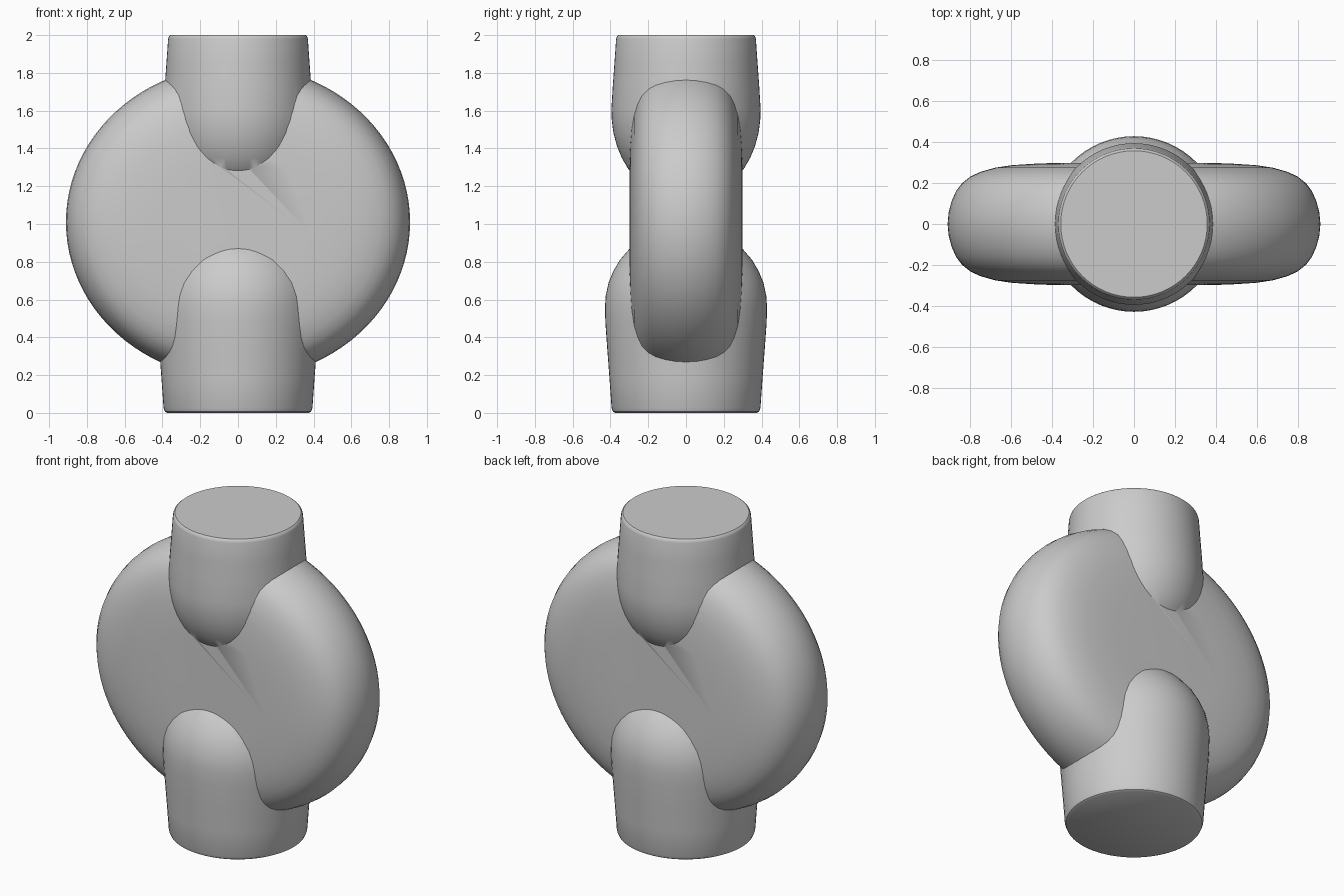
import bpy, math
from mathutils import Matrix

if "Cube" in bpy.data.objects:
    bpy.data.objects.remove(bpy.data.objects["Cube"])

grey = bpy.data.materials.new("light grey")
grey.diffuse_color = (0.6, 0.6, 0.6, 1)
grey.use_nodes = True
grey.node_tree.nodes["Principled BSDF"].inputs["Base Color"].default_value = grey.diffuse_color


def lathe(name, profile, steps=64):
    """Spin (radius, height) points, listed bottom to top, about the z axis."""
    verts = [(r * math.cos(t), r * math.sin(t), h) for r, h in profile
             for t in (2 * math.pi * i / steps for i in range(steps))]
    faces = [tuple(reversed(range(steps)))]
    for k in range(len(profile) - 1):
        for i in range(steps):
            j = (i + 1) % steps
            faces.append((k * steps + i, k * steps + j,
                          (k + 1) * steps + j, (k + 1) * steps + i))
    top = (len(profile) - 1) * steps
    faces.append(tuple(range(top, top + steps)))
    mesh = bpy.data.meshes.new(name)
    mesh.from_pydata(verts, [], faces)
    mesh.materials.append(grey)
    ob = bpy.data.objects.new(name, mesh)
    bpy.context.collection.objects.link(ob)
    return ob


# Thick rounded disc, turned to face front and slightly squashed in height
half = [(0.40, 0.298), (0.50, 0.294), (0.60, 0.287), (0.68, 0.275), (0.75, 0.255),
        (0.80, 0.232), (0.84, 0.200), (0.87, 0.160), (0.892, 0.110), (0.906, 0.055)]
body = lathe("disc_body", [(r, -h) for r, h in half] + [(0.911, 0)] + half[::-1], 96)
body.data.transform(Matrix.Translation((0, 0, 1.01))
                    @ Matrix.Diagonal((1, 1, 0.912, 1))
                    @ Matrix.Rotation(math.pi / 2, 4, 'X'))

# Round neck at the top, domed where it sinks into the disc
neck = lathe("top_neck", [(0.10, 1.17), (0.20, 1.205), (0.26, 1.245), (0.305, 1.29),
                          (0.34, 1.35), (0.365, 1.41), (0.384, 1.48), (0.393, 1.55),
                          (0.395, 1.61), (0.387, 1.74), (0.379, 1.85), (0.370, 1.98),
                          (0.366, 1.993), (0.358, 2.0)])

# Wider round foot, domed the other way
foot = lathe("bottom_foot", [(0.375, 0), (0.387, 0.007), (0.394, 0.025), (0.405, 0.18),
                             (0.417, 0.34), (0.427, 0.48), (0.429, 0.56), (0.425, 0.62),
                             (0.410, 0.69), (0.385, 0.75), (0.35, 0.81), (0.30, 0.868),
                             (0.24, 0.91), (0.12, 0.95)])

# Fuse the three parts into one skin
for part in (neck, foot):
    mod = body.modifiers.new("fuse", 'BOOLEAN')
    mod.operation, mod.solver, mod.object = 'UNION', 'EXACT', part
bpy.context.view_layer.objects.active = body
body.select_set(True)
for mod in list(body.modifiers):
    bpy.ops.object.modifier_apply(modifier=mod.name)
for part in (neck, foot):
    bpy.data.objects.remove(part)
bpy.ops.object.shade_smooth_by_angle(angle=math.radians(35))
body.name = "valve_body"
